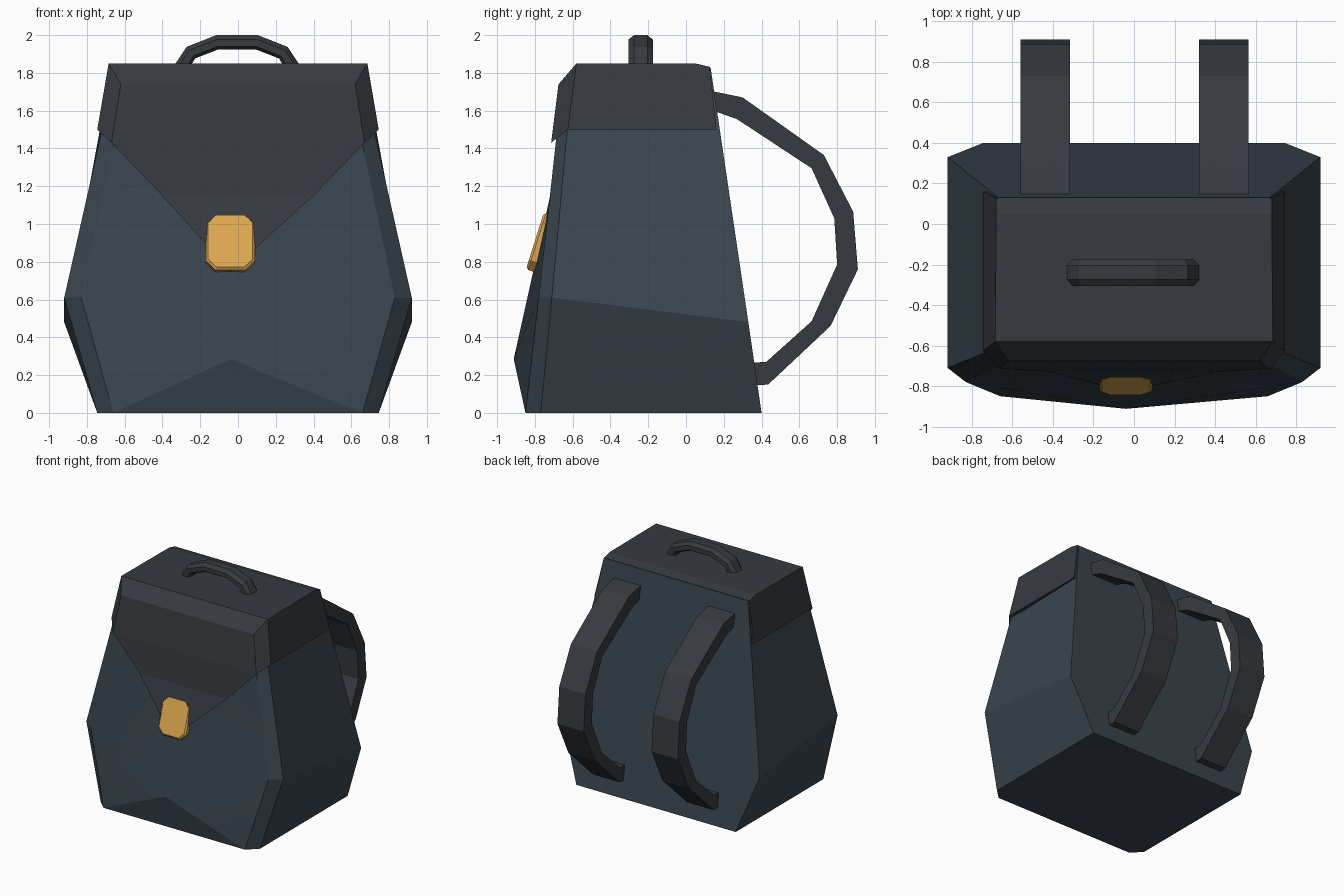
import bpy, bmesh, math
from mathutils import Vector

if "Cube" in bpy.data.objects:
    bpy.data.objects.remove(bpy.data.objects["Cube"])


def material(name, rgb):
    m = bpy.data.materials.new(name)
    m.diffuse_color = (*rgb, 1)
    m.use_nodes = True
    m.node_tree.nodes["Principled BSDF"].inputs["Base Color"].default_value = m.diffuse_color
    return m


FABRIC = material("blue_grey_fabric", (0.042, 0.060, 0.078))
TRIM = material("dark_trim", (0.037, 0.042, 0.050))
BRASS = material("brass", (0.73, 0.39, 0.08))


def build(name, verts, faces, mat):
    bm = bmesh.new()
    vs = [bm.verts.new(v) for v in verts]
    for f in faces:
        bm.faces.new([vs[i] for i in f])
    bmesh.ops.recalc_face_normals(bm, faces=bm.faces)
    me = bpy.data.meshes.new(name)
    bm.to_mesh(me)
    bm.free()
    me.materials.append(mat)
    ob = bpy.data.objects.new(name, me)
    bpy.context.collection.objects.link(ob)
    return ob


def mirrored(half):
    """Right-hand points followed by their left-hand copies."""
    return half + [(-x, y, z) for x, y, z in half]


def both(faces, n):
    return faces + [[i + n if i < n else i for i in f] for f in faces]


def loft(name, rings, mat, closed_ends=True):
    """Skin consecutive rings of equal point count and cap the ends."""
    n = len(rings[0])
    faces = [[k * n + i, k * n + (i + 1) % n, (k + 1) * n + (i + 1) % n, (k + 1) * n + i]
             for k in range(len(rings) - 1) for i in range(n)]
    faces += [list(range(n)), list(range((len(rings) - 1) * n, len(rings) * n))]
    return build(name, [p for r in rings for p in r], faces, mat)


# Bag body: three levels of back, side-front and front corner, with a bulging front
half = [(.745, .40, 0), (.745, -.77, 0), (.66, -.85, 0),
        (.92, .33, .48), (.92, -.71, .61), (.83, -.78, .61),
        (.67, .13, 1.83), (.675, -.61, 1.7), (.60, -.66, 1.7)]
verts = mirrored(half) + [(-.04, -.912, .285), (-.04, -.717, 1.16)]
faces = both([[0, 1, 4, 3], [3, 4, 7, 6], [1, 2, 5, 4], [4, 5, 8, 7],
              [18, 2, 5], [18, 5, 19], [19, 5, 8]], 9)
faces += [[18, 2, 11], [19, 8, 17], [0, 1, 2, 11, 10, 9],
          [0, 3, 12, 9], [3, 6, 15, 12], [6, 7, 16, 15], [7, 8, 17, 16]]
body = build("bag_body", verts, faces, FABRIC)
bpy.context.view_layer.objects.active = body
body.select_set(True)
bpy.ops.object.shade_smooth_by_angle(angle=math.radians(16))

# Lid: boxed cap with a pointed front flap
half = [(.68, .126, 1.832), (.68, .05, 1.85), (.685, -.58, 1.85), (.62, -.675, 1.74),
        (.745, .161, 1.5), (.745, -.625, 1.5), (.67, -.714, 1.43), (.41, -.730, 1.16)]
verts = mirrored(half) + [(-.04, -.828, .75)]
faces = both([[0, 1, 2, 5, 4], [2, 3, 6, 5]], 8)
faces += [[0, 1, 9, 8], [1, 2, 10, 9], [2, 3, 11, 10], [3, 6, 14, 11],
          [6, 7, 15, 14], [7, 16, 15], [0, 4, 12, 8],
          [4, 5, 13, 12], [5, 6, 14, 13]]
build("lid_flap", verts, faces, TRIM)

# Carry handle: chamfered section swept along a low arch
path = [(-.305, 1.82), (-.25, 1.907), (-.11, 1.962), (.10, 1.962), (.24, 1.907), (.295, 1.82)]
section = [(-.035, .038), (.035, .038), (.065, .015), (.065, -.022),
           (.04, -.038), (-.04, -.038), (-.065, -.022), (-.065, .015)]
rings = []
for i, (x, z) in enumerate(path):
    a, b = path[max(i - 1, 0)], path[min(i + 1, len(path) - 1)]
    t = Vector((b[0] - a[0], b[1] - a[1])).normalized()
    rings.append([(x - t.y * v, -.24 + u, z + t.x * v) for u, v in section])
loft("carry_handle", rings, TRIM)

# Shoulder straps: flat bands following an outer and inner side profile
outer = [(.13, 1.705), (.30, 1.67), (.73, 1.365), (.885, 1.065),
         (.91, .76), (.765, .46), (.435, .15), (.35, .145)]
inner = [(.13, 1.605), (.27, 1.555), (.665, 1.295), (.785, 1.03),
         (.80, .785), (.665, .485), (.425, .27), (.34, .265)]
for side, x0 in (("left", -.56), ("right", .32)):
    rings = [[(x0, *o), (x0 + .245, *o), (x0 + .245, *i), (x0, *i)]
             for o, i in zip(outer, inner)]
    loft(side + "_shoulder_strap", rings, TRIM)

# Clasp: tilted eight-sided plate with a bevelled front rim
up, out = Vector((0, .30, .954)), Vector((0, -.954, .30))
centre = Vector((-.04, -.80, .91))


def plate_ring(w, h, c, depth):
    pts = [(w - c, h), (w, h - c), (w, c - h), (w - c, -h),
           (c - w, -h), (-w, c - h), (-w, h - c), (c - w, h)]
    return [centre + Vector((u, 0, 0)) + up * v - out * depth for u, v in pts]


loft("clasp", [plate_ring(.13, .157, .05, .055), plate_ring(.13, .157, .05, .012),
               plate_ring(.118, .145, .045, 0)], BRASS)
